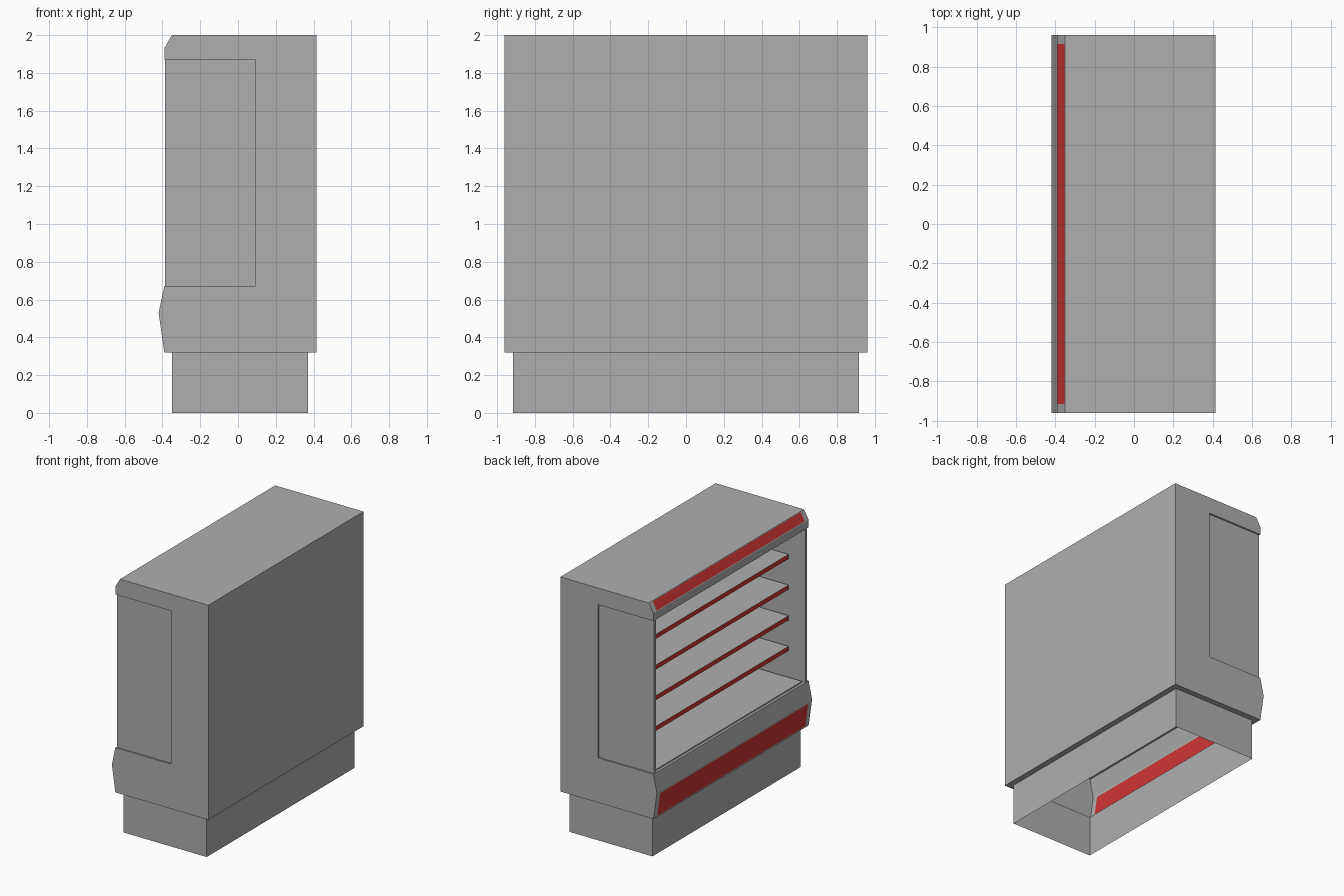
import bpy, bmesh
from mathutils import Vector

if "Cube" in bpy.data.objects:
    bpy.data.objects.remove(bpy.data.objects["Cube"])


def material(name, rgb):
    m = bpy.data.materials.new(name)
    m.diffuse_color = (*rgb, 1)
    m.use_nodes = True
    m.node_tree.nodes["Principled BSDF"].inputs["Base Color"].default_value = m.diffuse_color
    return m


GREY = material("grey metal", (0.42, 0.43, 0.42))
RED = material("red trim", (0.62, 0.035, 0.035))
HALF = 0.96   # half length of the cabinet
TRIM = 0.915  # half length of trims and plinth


def finish(bm, name, normals=True):
    if normals:
        bmesh.ops.recalc_face_normals(bm, faces=bm.faces)
    me = bpy.data.meshes.new(name)
    bm.to_mesh(me)
    bm.free()
    me.materials.append(GREY)
    me.materials.append(RED)
    ob = bpy.data.objects.new(name, me)
    bpy.context.collection.objects.link(ob)
    return ob


def box(name, x0, x1, y0, y1, z0, z1, red_front=False):
    bm = bmesh.new()
    bmesh.ops.create_cube(bm, size=1)
    for v in bm.verts:
        v.co = (x1 if v.co.x > 0 else x0, y1 if v.co.y > 0 else y0,
                z1 if v.co.z > 0 else z0)
    bm.normal_update()
    if red_front:
        for f in bm.faces:
            if f.normal.x < -0.5:
                f.material_index = 1
    return finish(bm, name)


# Cabinet shell: C-shaped profile swept along y, with open underside
profile = [(-0.39, 0.32), (-0.42, 0.53), (-0.39, 0.67), (0.09, 0.67),
           (0.09, 1.87), (-0.39, 1.87), (-0.39, 1.93), (-0.35, 2.0),
           (0.415, 2.0), (0.415, 0.32)]
red_strips = {0: (0.05, 0.92), 6: (0.06, 0.94)}  # segment: red span across it
bm = bmesh.new()


def quad(a, b, y0, y1, mat=0):
    pts = [(a.x, y0, a.y), (b.x, y0, b.y), (b.x, y1, b.y), (a.x, y1, a.y)]
    f = bm.faces.new([bm.verts.new(p) for p in pts])
    f.material_index = mat


for i in range(len(profile) - 1):
    a, b = Vector(profile[i]), Vector(profile[i + 1])
    if i in red_strips:
        t0, t1 = red_strips[i]
        cuts = [a, a.lerp(b, t0), a.lerp(b, t1), b]
        ys = [-HALF, -TRIM, TRIM, HALF]
        for j in range(3):
            for k in range(3):
                quad(cuts[j], cuts[j + 1], ys[k], ys[k + 1], int(j == 1 and k == 1))
    else:
        quad(a, b, -HALF, HALF)
for y in (-HALF, HALF):
    bm.faces.new([bm.verts.new((x, y, z)) for x, z in profile])
bmesh.ops.remove_doubles(bm, verts=bm.verts, dist=1e-5)
finish(bm, "cabinet_shell")

# Plinth walls and the narrow ledge joining them to the cabinet
bm = bmesh.new()
corners = [(-1, -1), (1, -1), (1, 1), (-1, 1)]


def ring(x0, x1, h, z):
    return [bm.verts.new((x1 if sx > 0 else x0, sy * h, z)) for sx, sy in corners]


rings = [ring(-0.35, 0.37, TRIM, 0), ring(-0.35, 0.37, TRIM, 0.32),
         ring(-0.39, 0.415, HALF, 0.32)]
for lo, hi in zip(rings, rings[1:]):
    for i in range(4):
        j = (i + 1) % 4
        bm.faces.new((lo[i], lo[j], hi[j], hi[i]))
finish(bm, "plinth")

# Recessed end panels
for side, s in (("near", -1), ("far", 1)):
    ya, yb = sorted((s * 0.925, s * 0.947))
    box(side + "_end_panel", -0.387, 0.09, ya, yb, 0.67, 1.87)

# Bottom deck liner
box("deck_liner", -0.37, 0.09, -0.905, 0.905, 0.67, 0.68)

# Shelves with red front edges
for n in range(4):
    z = 0.92 + 0.24 * n
    box(f"shelf_{n + 1}", -0.25, 0.09, -0.912, 0.912, z - 0.035, z, red_front=True)
